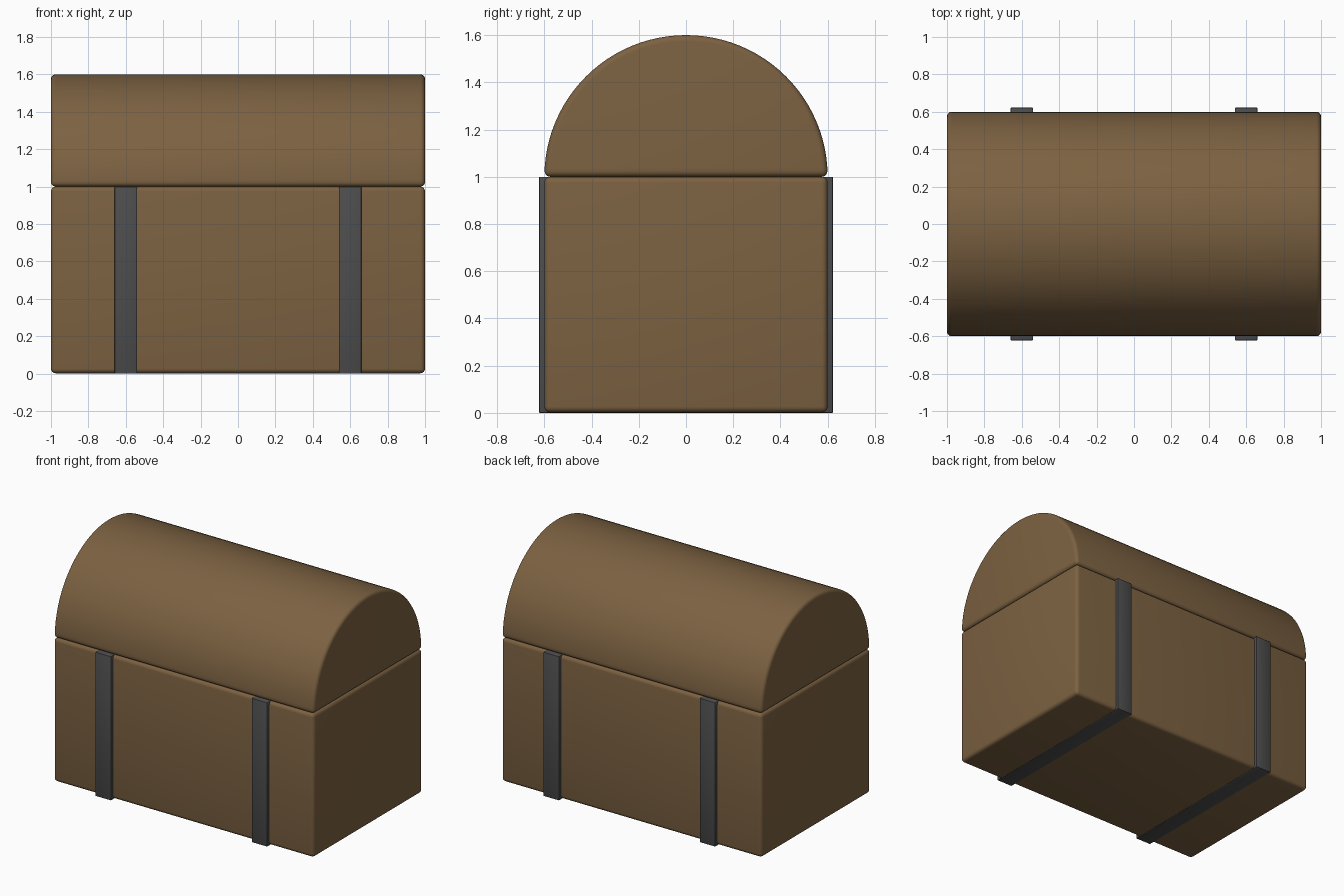
import bpy, bmesh, math
from mathutils import Matrix

if "Cube" in bpy.data.objects:
    bpy.data.objects.remove(bpy.data.objects["Cube"])


def material(name, rgb):
    m = bpy.data.materials.new(name)
    m.diffuse_color = (*rgb, 1)
    m.use_nodes = True
    m.node_tree.nodes["Principled BSDF"].inputs["Base Color"].default_value = m.diffuse_color
    return m


wood = material("brown wood", (0.2, 0.12, 0.053))
iron = material("dark iron", (0.074, 0.074, 0.074))


def finish(bm, name, mat, bevel, segments):
    """Round the hard edges, then make a smooth-shaded object."""
    bmesh.ops.recalc_face_normals(bm, faces=bm.faces[:])
    hard = [e for e in bm.edges if e.calc_face_angle(0) > math.radians(30)]
    bmesh.ops.bevel(bm, geom=hard, offset=bevel, segments=segments,
                    profile=0.5, affect='EDGES', clamp_overlap=True)
    mesh = bpy.data.meshes.new(name)
    bm.to_mesh(mesh)
    bm.free()
    mesh.materials.append(mat)
    ob = bpy.data.objects.new(name, mesh)
    bpy.context.collection.objects.link(ob)
    bpy.ops.object.select_all(action='DESELECT')
    ob.select_set(True)
    bpy.context.view_layer.objects.active = ob
    bpy.ops.object.shade_smooth_by_angle(angle=math.radians(30))
    return ob


def box(name, x, width, depth, z0, z1, mat, bevel, segments):
    bm = bmesh.new()
    bmesh.ops.create_cube(bm, size=1, matrix=Matrix.Translation((x, 0, (z0 + z1) / 2))
                          @ Matrix.Diagonal((width, depth, z1 - z0, 1)))
    return finish(bm, name, mat, bevel, segments)


# Chest body
box("chest_body", 0, 2, 1.2, 0.002, 1, wood, 0.025, 4)

# Half-round lid: semicircle profile extruded along x
bm = bmesh.new()
steps = 48
profile = [bm.verts.new((-1, 0.6 * math.cos(math.pi * i / steps),
                         1 + 0.6 * math.sin(math.pi * i / steps)))
           for i in range(steps + 1)]
end = bm.faces.new(profile)
ext = bmesh.ops.extrude_face_region(bm, geom=[end], use_keep_orig=True)
moved = [g for g in ext["geom"] if isinstance(g, bmesh.types.BMVert)]
bmesh.ops.translate(bm, verts=moved, vec=(2, 0, 0))
finish(bm, "rounded_lid", wood, 0.025, 4)

# Iron straps around front, bottom and back
for side, x in (("left", -0.6), ("right", 0.6)):
    box(side + "_strap", x, 0.12, 1.245, 0, 1, iron, 0.004, 2)
